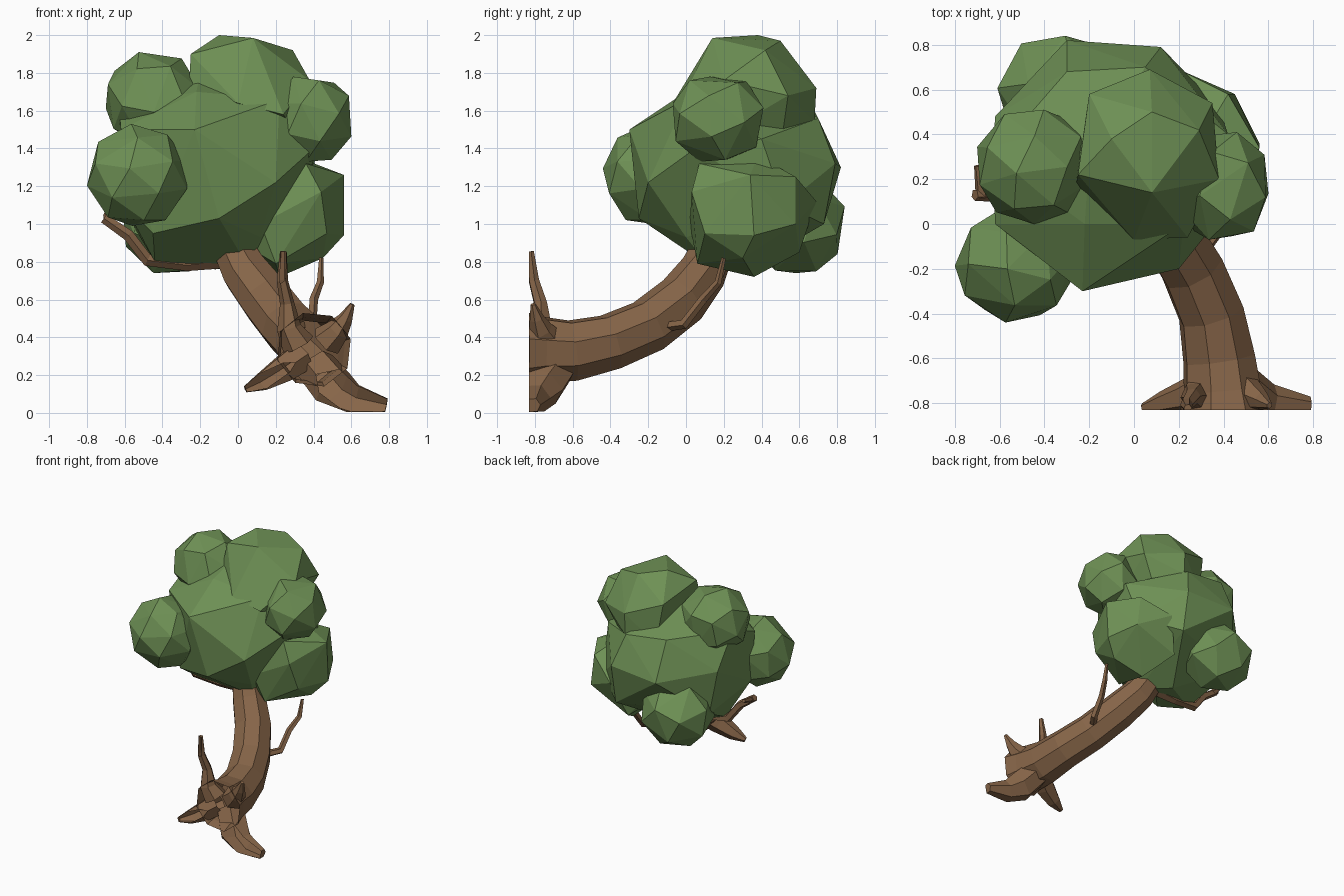
import bpy, bmesh, math, random
from mathutils import Vector, Euler

random.seed(7)
WALL = -0.83  # flat plane the tree grows out of


def material(name, rgb):
    m = bpy.data.materials.new(name)
    m.diffuse_color = (*rgb, 1)
    return m


bark = material("bark brown", (0.24, 0.13, 0.065))
leaf = material("leaf green", (0.155, 0.28, 0.09))


def finish(bm, name, mat):
    me = bpy.data.meshes.new(name)
    bm.to_mesh(me)
    bm.free()
    me.materials.append(mat)
    ob = bpy.data.objects.new(name, me)
    bpy.context.collection.objects.link(ob)
    return ob


def limb(name, points, sides):
    """Faceted tube through (x, y, z, radius) points, cut open at the wall."""
    bm = bmesh.new()
    pos = [Vector(p[:3]) for p in points]
    up = Vector((0.1, 0.2, 1))
    rings = []
    for i, p in enumerate(pos):
        t = (pos[min(i + 1, len(pos) - 1)] - pos[max(i - 1, 0)]).normalized()
        up = up - t * up.dot(t)
        if up.length < 0.05:
            up = t.orthogonal()
        up.normalize()
        side = t.cross(up)
        ring = []
        for k in range(sides):
            a = 2 * math.pi * (k + 0.5) / sides
            v = p + (up * math.cos(a) + side * math.sin(a)) * points[i][3]
            v.z = max(v.z, 0)
            ring.append(bm.verts.new(v))
        rings.append(ring)
    for a, b in zip(rings, rings[1:]):
        for k in range(sides):
            n = (k + 1) % sides
            bm.faces.new((a[k], a[n], b[n], b[k]))
    bm.faces.new(rings[-1])
    bmesh.ops.recalc_face_normals(bm, faces=bm.faces)
    bmesh.ops.bisect_plane(bm, geom=bm.verts[:] + bm.edges[:] + bm.faces[:],
                           plane_co=(0, WALL, 0), plane_no=(0, -1, 0),
                           clear_outer=True)
    return finish(bm, name, bark)


def hull(name, points):
    """Faceted leaf clump: the convex hull of a few corner points."""
    bm = bmesh.new()
    for p in points:
        bm.verts.new(p)
    out = bmesh.ops.convex_hull(bm, input=bm.verts[:])
    spare = {e for key in ("geom_interior", "geom_unused") for e in out[key]
             if isinstance(e, bmesh.types.BMVert)}
    bmesh.ops.delete(bm, geom=list(spare), context='VERTS')
    bmesh.ops.recalc_face_normals(bm, faces=bm.faces)
    return finish(bm, name, leaf)


def clump(name, xr, yr, zr, count=24):
    """Leaf ball of evenly spread corners, fitted to the given extents."""
    rot = Euler([random.uniform(0, 6) for _ in range(3)]).to_matrix()
    pts = []
    for i in range(count):
        h = 1 - 2 * (i + 0.5) / count
        r, a = math.sqrt(1 - h * h), i * 2.39996
        pts.append(rot @ Vector((r * math.cos(a), r * math.sin(a), h)))
    for axis, (lo, hi) in enumerate((xr, yr, zr)):
        mn, mx = min(p[axis] for p in pts), max(p[axis] for p in pts)
        for p in pts:
            p[axis] = lo + (p[axis] - mn) / (mx - mn) * (hi - lo)
    return hull(name, pts)


# Trunk, curving out of the wall and up into the crown
limb("trunk", [(0.40, -0.84, 0.335, 0.205), (0.395, -0.75, 0.335, 0.18),
               (0.38, -0.60, 0.33, 0.167), (0.345, -0.40, 0.375, 0.152),
               (0.26, -0.20, 0.46, 0.147), (0.15, -0.02, 0.60, 0.143),
               (0.04, 0.09, 0.745, 0.13), (-0.04, 0.16, 0.90, 0.11)], 8)

# Roots spreading along the wall
limb("root_lower_right", [(0.41, -0.68, 0.25, 0.11), (0.50, -0.76, 0.14, 0.12),
                          (0.61, -0.80, 0.075, 0.085), (0.785, -0.81, 0.04, 0.04)], 6)
limb("root_left", [(0.34, -0.72, 0.30, 0.09), (0.24, -0.77, 0.23, 0.08),
                   (0.13, -0.80, 0.165, 0.055), (0.04, -0.82, 0.125, 0.02)], 6)
limb("root_upper_right", [(0.47, -0.73, 0.38, 0.09), (0.53, -0.77, 0.44, 0.065),
                          (0.57, -0.79, 0.50, 0.04), (0.605, -0.81, 0.575, 0.014)], 6)
limb("root_upward", [(0.32, -0.75, 0.36, 0.09), (0.27, -0.77, 0.45, 0.065),
                     (0.26, -0.77, 0.58, 0.038), (0.235, -0.805, 0.70, 0.03),
                     (0.24, -0.822, 0.855, 0.018)], 6)

# Bare branches
limb("right_branch", [(0.27, -0.17, 0.45, 0.03), (0.39, -0.01, 0.47, 0.027),
                      (0.40, 0.09, 0.60, 0.024), (0.435, 0.17, 0.69, 0.02),
                      (0.44, 0.20, 0.82, 0.012)], 5)
limb("left_branch", [(0.0, 0.14, 0.82, 0.05), (-0.27, 0.16, 0.785, 0.035),
                     (-0.48, 0.14, 0.81, 0.035), (-0.58, 0.13, 0.94, 0.032),
                     (-0.71, 0.13, 1.03, 0.027)], 5)
limb("left_branch_fork", [(-0.68, 0.12, 1.01, 0.027), (-0.70, 0.26, 1.05, 0.014)], 5)

# Large leaf clumps with distinctive corners
hull("crown_main", [
    (-0.23, -0.30, 1.50), (-0.10, -0.25, 1.03), (0.20, -0.20, 1.22), (0.40, 0.05, 1.40),
    (-0.62, 0.0, 1.50), (-0.60, 0.02, 1.10), (-0.45, -0.10, 0.95), (-0.44, 0.12, 0.80),
    (0.12, 0.0, 0.93), (0.05, 0.12, 0.78), (-0.12, 0.32, 0.76), (-0.63, 0.30, 1.62),
    (-0.62, 0.48, 1.35), (-0.56, 0.50, 1.0), (-0.30, 0.82, 1.30), (0.12, 0.73, 1.0),
    (0.05, 0.70, 1.56), (-0.30, 0.68, 1.60), (0.42, 0.40, 1.45), (0.38, 0.52, 1.10),
    (-0.22, 0.0, 1.70), (0.22, 0.0, 1.66), (-0.20, 0.30, 1.80), (0.12, 0.79, 1.32)])
hull("crown_top", [
    (-0.10, 0.38, 2.0), (0.08, 0.14, 1.985), (0.08, 0.50, 1.97), (0.29, 0.42, 1.92),
    (0.38, 0.20, 1.76), (0.35, 0.54, 1.68), (0.24, -0.06, 1.58), (0.0, -0.07, 1.64),
    (-0.26, 0.17, 1.72), (-0.25, 0.22, 1.90), (-0.20, 0.58, 1.82), (0.07, 0.69, 1.72),
    (0.07, 0.68, 1.54), (-0.15, 0.60, 1.50), (0.30, 0.20, 1.48), (0.20, 0.50, 1.40)])
hull("crown_lower_right", [
    (0.56, 0.36, 0.94), (0.56, 0.34, 1.26), (0.47, 0.10, 0.95), (0.44, 0.03, 1.17),
    (0.36, 0.07, 1.32), (0.30, 0.38, 1.36), (0.45, 0.58, 1.0), (0.42, 0.58, 1.25),
    (0.20, 0.69, 1.12), (0.20, 0.06, 0.79), (0.22, 0.36, 0.72), (0.45, 0.30, 0.82),
    (0.10, 0.10, 0.85), (0.10, 0.60, 0.85), (0.12, 0.02, 1.0)])

# Smaller leaf clumps
clump("crown_upper_left", (-0.70, -0.20), (0.0, 0.51), (1.41, 1.91))
clump("crown_front_left", (-0.80, -0.27), (-0.44, 0.08), (0.99, 1.53))
clump("crown_upper_right", (0.18, 0.60), (-0.07, 0.41), (1.33, 1.78), 20)
clump("crown_back", (-0.61, -0.06), (0.34, 0.84), (0.74, 1.25), 20)
